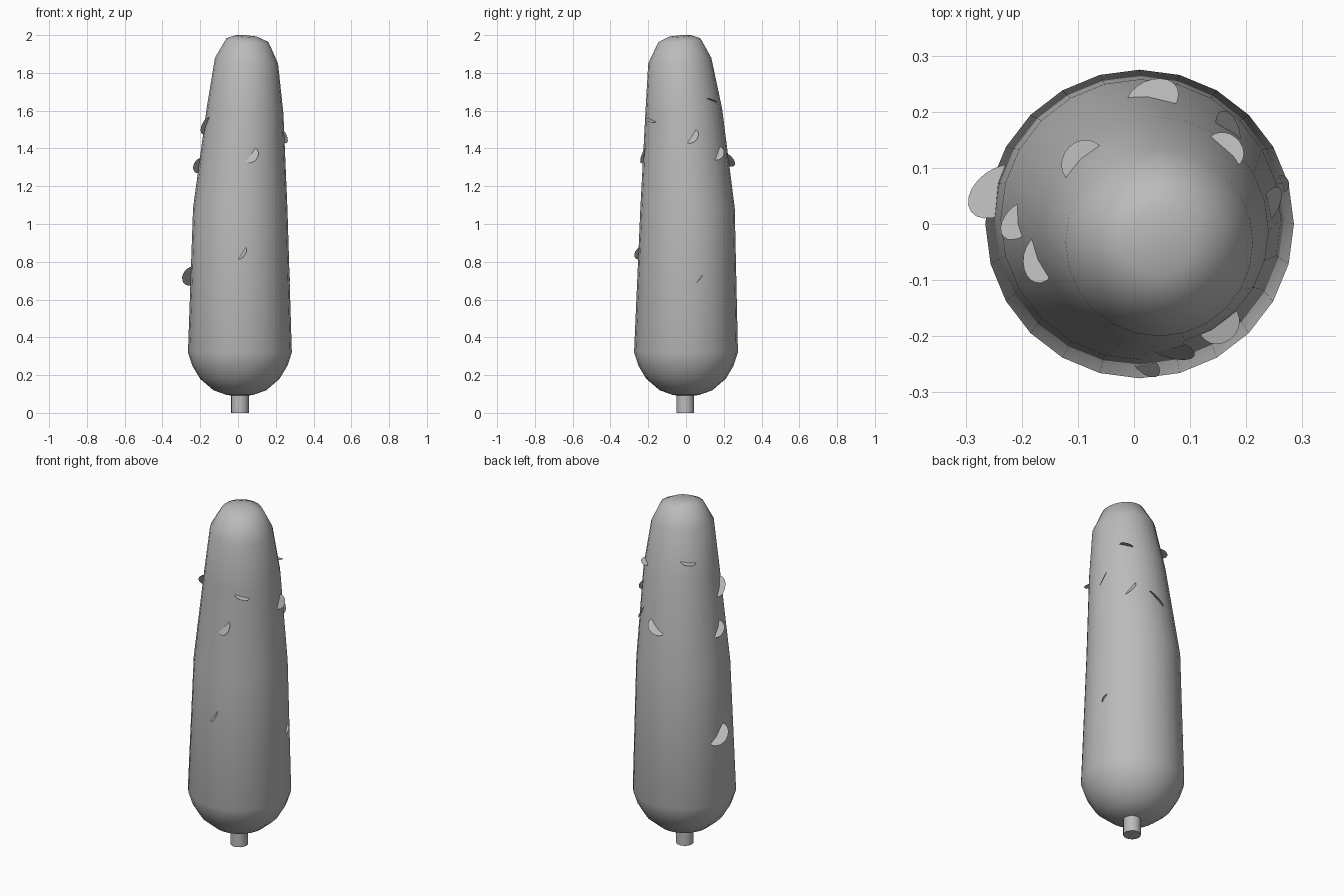
import bpy, bmesh
from math import cos, sin, radians, tau
from mathutils import Vector

if "Cube" in bpy.data.objects:
    bpy.data.objects.remove(bpy.data.objects["Cube"], do_unlink=True)

SIDES = 24


def make_material(name, colour):
    mat = bpy.data.materials.new(name)
    mat.use_nodes = True
    mat.diffuse_color = colour
    mat.node_tree.nodes["Principled BSDF"].inputs["Base Color"].default_value = colour
    return mat


def make_object(name, bm, mat, smooth_angle=None):
    mesh = bpy.data.meshes.new(name)
    bm.normal_update()
    bm.to_mesh(mesh)
    bm.free()
    obj = bpy.data.objects.new(name, mesh)
    bpy.context.collection.objects.link(obj)
    mesh.materials.append(mat)
    if smooth_angle:
        bpy.ops.object.select_all(action="DESELECT")
        obj.select_set(True)
        bpy.context.view_layer.objects.active = obj
        bpy.ops.object.shade_smooth_by_angle(angle=radians(smooth_angle))
    return obj


grey = make_material("plain_grey", (0.5, 0.5, 0.5, 1))

# Body rings: height, radius, centre x, centre y, sideways lean
RINGS = [
    (0.095, 0.07, 0.01, 0, 0), (0.12, 0.14, 0.01, 0, 0),
    (0.18, 0.21, 0.01, 0, 0), (0.25, 0.252, 0.01, 0, 0),
    (0.32, 0.275, 0.01, 0, 0), (1.08, 0.25, 0.012, 0.008, 0.02),
    (1.6, 0.203, 0.037, -0.012, 0.06), (1.865, 0.167, 0.045, -0.033, 0.09),
    (1.972, 0.112, 0.05, -0.035, 0.09), (1.994, 0.06, 0.045, -0.033, 0.07),
]


def body_at(z):
    """Radius and centre of the body at a height."""
    for low, high in zip(RINGS, RINGS[1:]):
        if low[0] <= z <= high[0]:
            f = (z - low[0]) / (high[0] - low[0])
            r, x, y = (low[i] + f * (high[i] - low[i]) for i in (1, 2, 3))
            return r, Vector((x, y, z))


# Body: slightly bent, tapered capsule
bm = bmesh.new()
loops = []
for z, r, cx, cy, lean in RINGS:
    ring = []
    for i in range(SIDES):
        dx, dy = r * cos(tau * i / SIDES), r * sin(tau * i / SIDES)
        ring.append(bm.verts.new((cx + dx, cy + dy, z + lean * (dy - dx))))
    loops.append(ring)
for a, b in zip(loops, loops[1:]):
    for i in range(SIDES):
        j = (i + 1) % SIDES
        bm.faces.new((a[i], a[j], b[j], b[i]))
base = bm.verts.new((0.01, 0, 0.086))
tip = bm.verts.new((0.04, -0.03, 2))
for i in range(SIDES):
    j = (i + 1) % SIDES
    bm.faces.new((base, loops[0][j], loops[0][i]))
    bm.faces.new((tip, loops[-1][i], loops[-1][j]))
make_object("body", bm, grey, 60)

# Stem under the body
bm = bmesh.new()
bmesh.ops.create_cone(bm, cap_ends=True, segments=16, radius1=0.047, radius2=0.047, depth=0.12)
bmesh.ops.translate(bm, verts=bm.verts, vec=(0.01, -0.004, 0.06))
make_object("stem", bm, grey, 40)

# Flakes: angle round the body, height, chord slope, half length, reach, tip tilt
FLAKES = [
    (-55, 1.55, -15, 0.04, 0.035, -0.2), (-80, 1.365, 50, 0.048, 0.045, -1.4),
    (-88, 0.845, 55, 0.037, 0.03, -0.7), (10, 1.465, 55, 0.042, 0.04, -1),
    (50, 1.375, 50, 0.045, 0.035, -0.9), (50, 1.655, -15, 0.037, 0.03, 0),
    (88, 1.34, -35, 0.055, 0.045, -0.6), (135, 1.71, -8, 0.042, 0.038, -0.2),
    (178, 1.31, 50, 0.05, 0.04, -0.6), (195, 1.52, 48, 0.06, 0.035, -0.4),
    (168, 0.725, 45, 0.068, 0.058, -0.6), (15, 0.71, 50, 0.025, 0.015, 0),
]
for n, (angle, z, slope, half, reach, tilt) in enumerate(FLAKES):
    r, centre = body_at(z)
    a, s = radians(angle), radians(slope)
    out = Vector((cos(a), sin(a), 0))
    side = Vector((-sin(a), cos(a), 0))
    up = Vector((0, 0, 1))
    chord = side * cos(s) + up * sin(s)
    cross = up * cos(s) - side * sin(s)
    point = (out + cross * tilt).normalized()
    middle = centre + out * (r - 0.003)
    bm = bmesh.new()
    bm.faces.new([bm.verts.new(middle + chord * half * cos(tau * i / 20) + point * reach * sin(tau * i / 20))
                  for i in range(20)])
    make_object(f"flake_{n + 1}", bm, grey)
